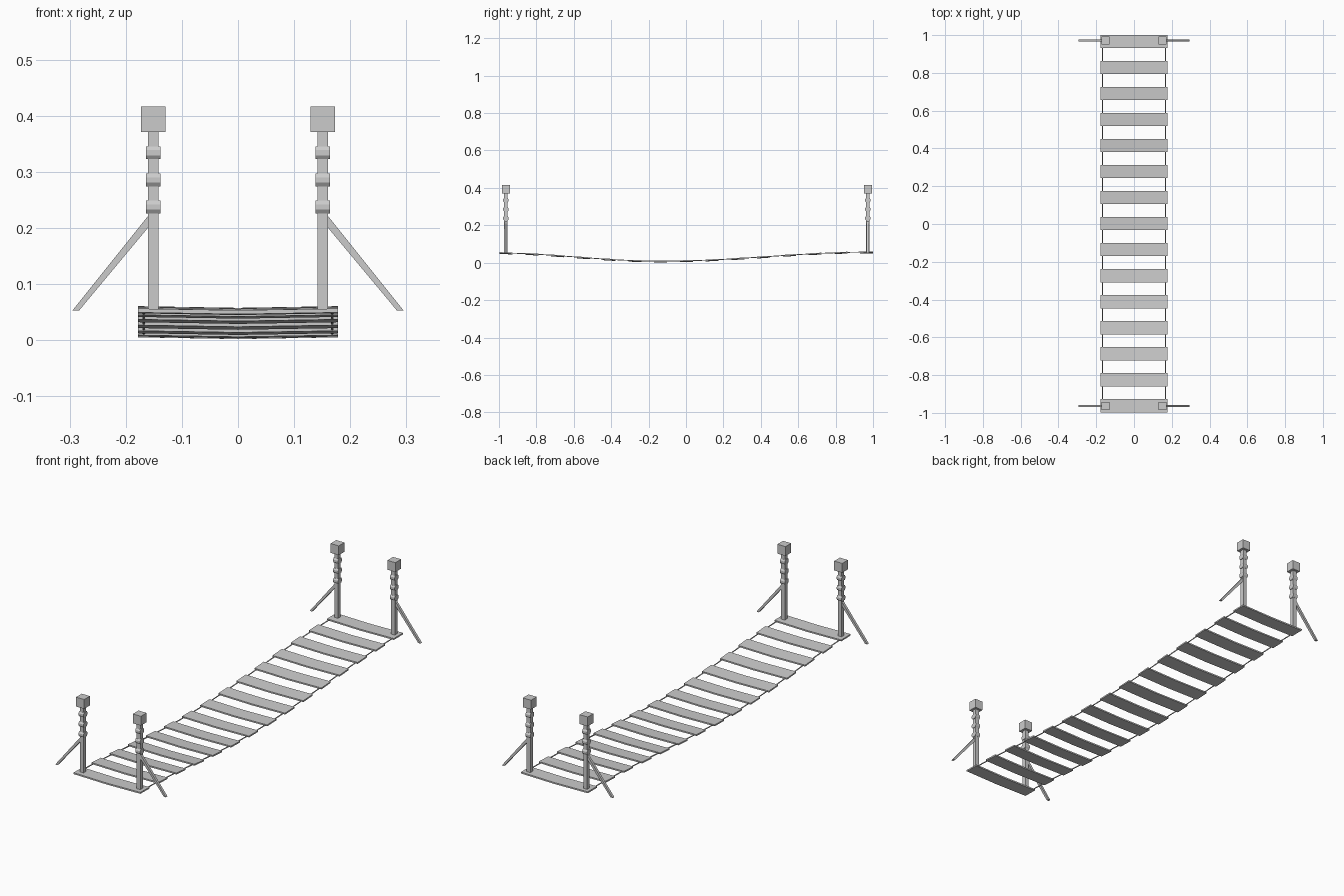
import bpy, bmesh, math
from mathutils import Vector

if "Cube" in bpy.data.objects:
    bpy.data.objects.remove(bpy.data.objects["Cube"])

PLANKS, Y0, Y1 = 15, -0.962, 0.966


def sag(y):
    # height of the hanging walkway along its length
    if y < -0.13:
        t, rise = (-0.13 - y) / 0.92, 0.0445
    else:
        t, rise = (y + 0.13) / 1.13, 0.0485
    return 0.0085 + rise * (1 - math.cos(math.pi * min(t, 1))) / 2


def finish(name, bm):
    bmesh.ops.recalc_face_normals(bm, faces=bm.faces)
    me = bpy.data.meshes.new(name)
    bm.to_mesh(me)
    bm.free()
    ob = bpy.data.objects.new(name, me)
    bpy.context.collection.objects.link(ob)
    return ob


def box(name, centre, size):
    bm = bmesh.new()
    bmesh.ops.create_cube(bm, size=1)
    for v in bm.verts:
        v.co = Vector(c + a * s for c, a, s in zip(centre, v.co, size))
    return finish(name, bm)


def prism(name, pts, axis, depth):
    # extrude a closed 3D outline symmetrically along an axis
    bm = bmesh.new()
    off = Vector(axis) * depth
    f = bm.faces.new([bm.verts.new(Vector(p) - off / 2) for p in pts])
    r = bmesh.ops.extrude_face_region(bm, geom=[f])
    bmesh.ops.translate(bm, vec=off, verts=[g for g in r["geom"] if isinstance(g, bmesh.types.BMVert)])
    return finish(name, bm)


# Planks: thin boards, tilted along the walkway and dipped at the middle
W, T, N = 0.07, 0.007, 4
for i in range(PLANKS):
    y = Y0 + (Y1 - Y0) * i / (PLANKS - 1)
    a = math.atan2(sag(y + 0.03) - sag(y - 0.03), 0.06)
    along = Vector((0, math.cos(a), math.sin(a))) * W
    outline = []
    for side, order in ((-1, range(N + 1)), (1, range(N, -1, -1))):
        for k in order:
            u = 2 * k / N - 1
            outline.append((u * 0.178, y, sag(y) + side * T / 2 - 0.003 * (1 - abs(u))))
    prism(f"plank_{i + 1}", outline, along, 1)

# Side ropes threaded through the planks
for s, label in ((-1, "left"), (1, "right")):
    cu = bpy.data.curves.new(f"rope_{label}", "CURVE")
    cu.dimensions = "3D"
    cu.bevel_depth = 0.0026
    cu.bevel_resolution = 1
    cu.use_fill_caps = True
    sp = cu.splines.new("POLY")
    n = 2 * PLANKS
    sp.points.add(n)
    for k in range(n + 1):
        y = -0.998 + 1.998 * k / n
        sp.points[k].co = (s * 0.168, y, sag(y), 1)
    bpy.context.collection.objects.link(bpy.data.objects.new(f"rope_{label}", cu))

# Posts with rope wraps, square caps and slanted braces at each corner
for y, end in ((-0.963, "front"), (0.972, "back")):
    for s, label in ((-1, "left"), (1, "right")):
        tag = f"{end}_{label}"
        x = s * 0.151
        box(f"post_{tag}", (x, y, 0.2125), (0.0195, 0.0195, 0.319))
        box(f"post_cap_{tag}", (x, y, 0.3935), (0.043, 0.043, 0.045))
        for k, z in enumerate((0.2375, 0.2855, 0.334)):
            h = 0.0115
            ring = [(x, y + p * 0.0135, z + q * h) for p, q in
                    ((-0.75, -1), (0.75, -1), (1.1, -0.4), (1.1, 0.4),
                     (0.75, 1), (-0.75, 1), (-1.1, 0.4), (-1.1, -0.4))]
            prism(f"post_wrap_{tag}_{k + 1}", ring, (1, 0, 0), 0.026)
        brace = [(s * 0.159, y, 0.223), (s * 0.295, y, 0.053),
                 (s * 0.283, y, 0.053), (s * 0.159, y, 0.202)]
        prism(f"brace_{tag}", brace, (0, 1, 0), 0.012)
